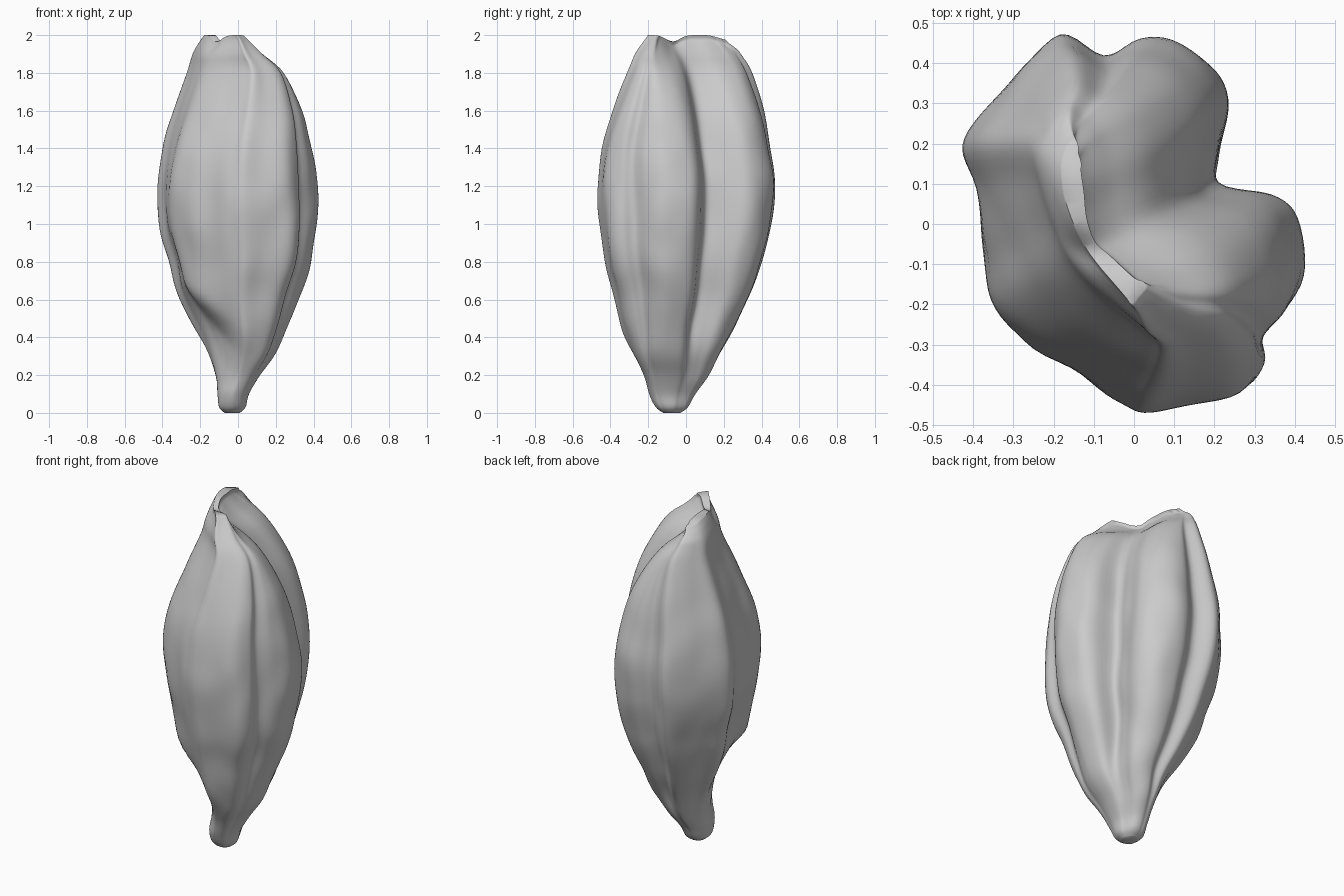
import bpy
import bmesh
import math
from mathutils import Vector, noise

cube = bpy.data.objects.get("Cube")
if cube:
    bpy.data.objects.remove(cube)

# Lobed cross-sections in hundredths, counter-clockwise from the front ridge
BELLY = [(3, -46), (13, -44), (27, -41), (33, -34), (33, -27), (39, -20), (43, -10),
         (41, 2), (35, 8), (22, 11), (22, 20), (24, 32), (20, 40), (12, 45), (2, 46),
         (-7, 42), (-18, 47), (-28, 39), (-36, 29), (-43, 20), (-39, 9), (-37, -5),
         (-35, -18), (-27, -28), (-13, -37), (-3, -43)]
TIP = [(3, -23), (5, -21), (7, -19), (8, -18), (8, -17), (7, -16), (4, -15),
       (0, -12), (-5, -8), (-10, -4), (-13, 3), (-14, 11), (-15, 17), (-15, 20), (-16, 23),
       (-16, 25), (-17, 27), (-19, 26), (-21, 23), (-22, 18), (-21, 10), (-18, 2),
       (-14, -5), (-9, -11), (-3, -17), (1, -21)]

# Height, then left, right, front and back limits of the pod, in hundredths
LIMITS = [(0, -7, 1, -12, -3), (3, -10, 4, -16, 1), (10, -11, 6, -20, 5),
          (20, -12, 12, -24, 12), (35, -18, 22, -31, 20), (60, -31, 32, -38, 33),
          (80, -37, 39, -43, 40), (100, -42, 42, -46, 45), (120, -43, 42, -47, 47),
          (140, -40, 39, -45, 45), (160, -34, 34, -39, 41), (180, -27, 24, -31, 35),
          (190, -24, 13, -27, 29), (196, -21, 7, -23, 25), (200, -18, 3, -20, 21)]


def smooth(points, steps, closed):
    """Pass a smooth curve through points of any dimension."""
    pts = [Vector(p) / 100 for p in points]
    n = len(pts)

    def at(i):
        return pts[i % n] if closed else pts[max(0, min(n - 1, i))]

    out = []
    for i in range(n if closed else n - 1):
        a, b, c, d = (at(i + k) for k in (-1, 0, 1, 2))
        for s in range(steps):
            t = s / steps
            out.append(b + (c - a) * (t / 2)
                       + (a * 2 - b * 5 + c * 4 - d) * (t * t / 2)
                       + (b * 3 - a - c * 3 + d) * (t ** 3 / 2))
    return out if closed else out + [pts[-1]]


def ramp(value, low, high):
    t = max(0.0, min(1.0, (value - low) / (high - low)))
    return t * t * (3 - 2 * t)


def fit(values, low, high):
    a, b = min(values), max(values)
    return [low + (v - a) / (b - a) * (high - low) for v in values]


belly, tip = smooth(BELLY, 5, True), smooth(TIP, 5, True)


def ring(row):
    z, left, right, front, back = row
    fold = max(0.0, min(1.0, (z - 1.1) / 0.88)) ** 1.8
    stem = 1 - ramp(z, 0.05, 0.5)
    section = []
    for b, t in zip(belly, tip):
        p = b.lerp(t, fold)
        section.append(p.lerp(b.normalized() * 0.45, stem * 0.8))
    xs = fit([p.x for p in section], left, right)
    ys = fit([p.y for p in section], front, back)
    cx, cy = (left + right) / 2, (front + back) / 2
    points = []
    for x, y in zip(xs, ys):
        # Hollow under the front face, cut along a slanting lip
        away = Vector((x - cx, y - cy))
        facing = max(0.0, away.normalized().dot(Vector((-0.7, -0.7))))
        hollow = ramp(0.43 - 0.75 * x - z, -0.05, 0.13) * ramp(z, 0, 0.3)
        away *= 1 - 0.35 * hollow * facing ** 3
        # Gentle dents over the skin, and a wavy rim at the top
        dent = noise.noise(Vector((x * 7, y * 7, z * 4))) * 0.012 * ramp(z, 0, 0.3)
        away += away.normalized() * dent * (1 - fold)
        dip = 0.035 * math.exp(-((y + 0.07) / 0.05) ** 2) * ramp(z, 1.85, 2)
        dip += 0.03 * ramp(y, 0.1, 0.25) * ramp(z, 1.9, 2)
        points.append((cx + away.x, cy + away.y, z - dip))
    return points


# Loft the rings into one closed skin
bm = bmesh.new()
rings = [[bm.verts.new(p) for p in ring(row)] for row in smooth(LIMITS, 6, False)]
count = len(belly)
for lower, upper in zip(rings, rings[1:]):
    for i in range(count):
        j = (i + 1) % count
        bm.faces.new((lower[i], lower[j], upper[j], upper[i]))
caps = [bm.faces.new(rings[0][::-1]), bm.faces.new(rings[-1])]
bmesh.ops.triangulate(bm, faces=caps)
bmesh.ops.recalc_face_normals(bm, faces=bm.faces[:])
mesh = bpy.data.meshes.new("seed_pod")
bm.to_mesh(mesh)
bm.free()
pod = bpy.data.objects.new("seed_pod", mesh)
bpy.context.collection.objects.link(pod)

# Plain grey husk
husk = bpy.data.materials.new("husk_grey")
husk.use_nodes = True
husk.diffuse_color = (0.6, 0.6, 0.6, 1)
husk.node_tree.nodes["Principled BSDF"].inputs["Base Color"].default_value = (0.6, 0.6, 0.6, 1)
mesh.materials.append(husk)

bpy.context.view_layer.objects.active = pod
pod.select_set(True)
bpy.ops.object.shade_smooth_by_angle(angle=math.radians(60))
